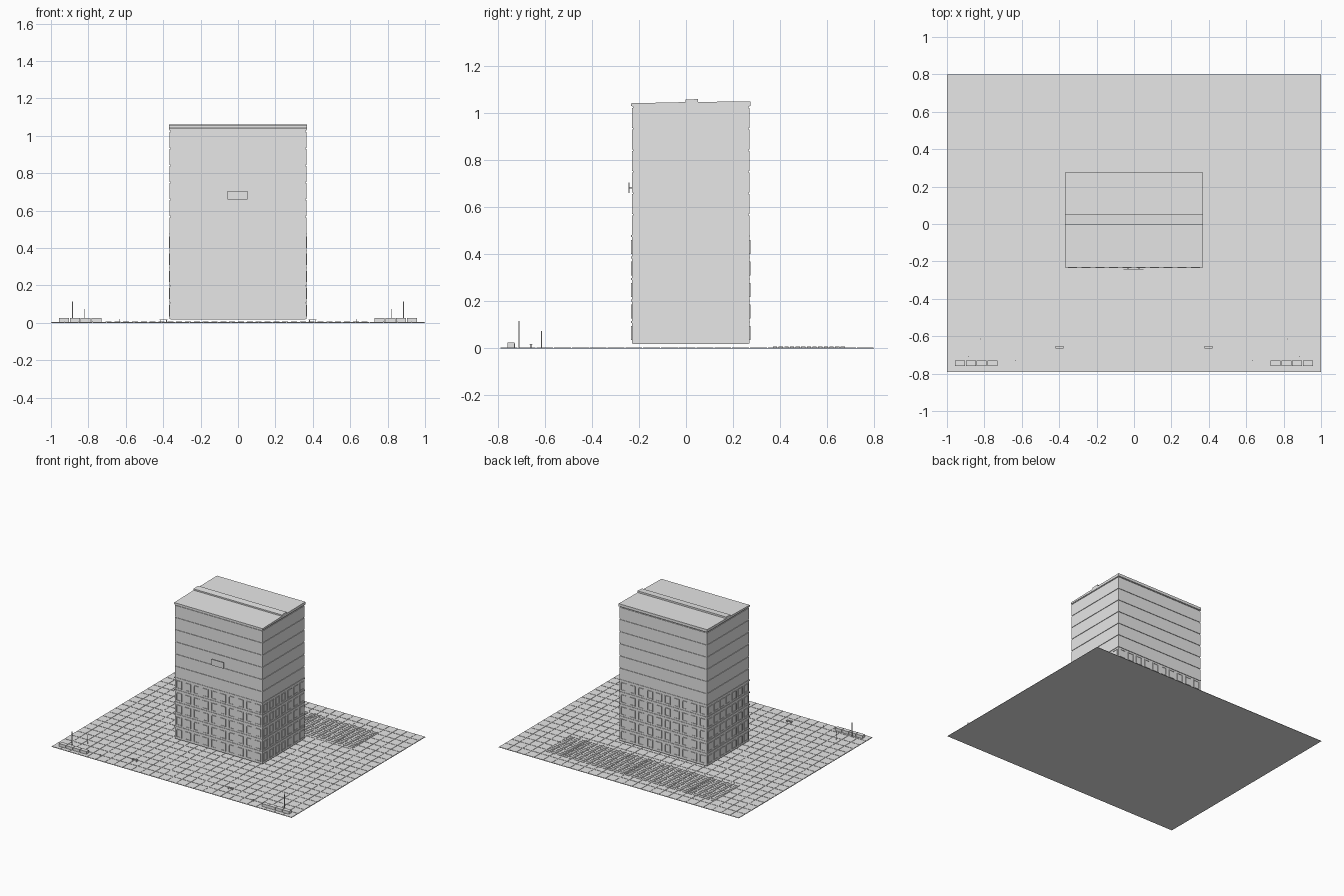
import bpy, bmesh
from mathutils import Matrix, Vector

cube = bpy.data.objects.get("Cube")
if cube:
    bpy.data.objects.remove(cube, do_unlink=True)

grey = bpy.data.materials.new("pale_grey")
grey.use_nodes = True
colour = (0.8, 0.8, 0.8, 1)
grey.diffuse_color = colour
grey.node_tree.nodes["Principled BSDF"].inputs["Base Color"].default_value = colour


def finish(name, bm):
    mesh = bpy.data.meshes.new(name)
    bm.to_mesh(mesh)
    bm.free()
    mesh.materials.append(grey)
    obj = bpy.data.objects.new(name, mesh)
    bpy.context.collection.objects.link(obj)
    return obj


def boxes(name, items):
    """One object made of boxes, each given as x0, x1, y0, y1, z0, z1."""
    bm = bmesh.new()
    for x0, x1, y0, y1, z0, z1 in items:
        centre = Vector((x0 + x1, y0 + y1, z0 + z1)) / 2
        size = Matrix.Diagonal((x1 - x0, y1 - y0, z1 - z0, 1))
        bmesh.ops.create_cube(bm, size=1, matrix=Matrix.Translation(centre) @ size)
    return finish(name, bm)


def extrude_x(name, profile, half):
    """Extrude a y-z profile along x."""
    bm = bmesh.new()
    face = bm.faces.new([bm.verts.new((-half, y, z)) for y, z in profile])
    moved = bmesh.ops.extrude_face_region(bm, geom=[face])["geom"]
    bmesh.ops.translate(bm, vec=(2 * half, 0, 0),
                        verts=[v for v in moved if isinstance(v, bmesh.types.BMVert)])
    bmesh.ops.recalc_face_normals(bm, faces=bm.faces)
    return finish(name, bm)


def mirrored(items):
    return items + [(-b, -a, *rest) for a, b, *rest in items]


# Paved plaza
Y0, Y1 = -0.79, 0.80
NX, NY = 27, 21
tx, ty = 2 / NX, (Y1 - Y0) / NY
joint = 0.002
boxes("plaza_base", [(-1, 1, Y0, Y1, 0, 0.002)])
boxes("paving_tiles", [
    (-1 + i * tx + joint, -1 + (i + 1) * tx - joint,
     Y0 + j * ty + joint, Y0 + (j + 1) * ty - joint, 0.002, 0.004)
    for i in range(NX) for j in range(NY)])

# Slatted strips behind the tower
boxes("ground_slats", [
    (-0.708 + i * 0.0472, -0.676 + i * 0.0472,
     0.37 + j * 0.024, 0.388 + j * 0.024, 0.004, 0.007)
    for i in range(30) for j in range(13)])

# Tower core and storeys, separated by shadow joints
W, F, B = 0.365, -0.23, 0.27
BASE, FLOOR = 0.018, 0.0915
boxes("tower_core", [(-W + 0.004, W - 0.004, F + 0.004, B - 0.004, BASE, 1.035)])
storeys = []
for n in range(12):
    z0 = BASE + n * FLOOR
    z1 = min(z0 + FLOOR, 1.035)
    if z1 - z0 > 0.01:
        storeys.append((-W, W, F, B, z0 + 0.003, z1 - 0.003))
boxes("storey_walls", storeys)

# Floor ledges of the lower storeys
boxes("floor_ledges", [
    (-W - 0.003, W + 0.003, F - 0.003, B + 0.003,
     BASE + n * FLOOR - 0.002, BASE + n * FLOOR + 0.006) for n in range(1, 6)])

# Window frames and recessed panes on all four sides of the lower storeys
frames, panes = [], []


def window(axis, wall, out, mid, z):
    half, high, bar = 0.024, 0.06, 0.005

    def add(target, a0, a1, z0, z1, depth):
        w0, w1 = sorted((wall, wall + out * depth))
        if axis == "x":
            target.append((a0, a1, w0, w1, z0, z1))
        else:
            target.append((w0, w1, a0, a1, z0, z1))

    add(panes, mid - half, mid + half, z, z + high, 0.001)
    for side in (-1, 1):
        edge = mid + side * (half - bar / 2)
        add(frames, edge - bar / 2, edge + bar / 2, z, z + high, 0.004)
    for low in (z, z + high - bar):
        add(frames, mid - half + bar, mid + half - bar, low, low + bar, 0.004)


for n in range(5):
    z = BASE + n * FLOOR + 0.017
    for i in range(10):
        mid = -W + (i + 0.5) * 2 * W / 10
        window("x", F, -1, mid, z)
        window("x", B, 1, mid, z)
    for j in range(7):
        mid = F + (j + 0.5) * (B - F) / 7
        window("y", -W, -1, mid, z)
        window("y", W, 1, mid, z)
boxes("window_frames", frames)
boxes("window_panes", panes)

# Two gently sloping roof halves with a raised beam between them
extrude_x("front_roof", [(F - 0.003, 1.03), (0, 1.03), (0, 1.047), (F - 0.003, 1.042)], W + 0.003)
extrude_x("back_roof", [(0, 1.03), (B + 0.005, 1.03), (B + 0.005, 1.05), (0, 1.047)], W + 0.003)
extrude_x("roof_beam", [(-0.003, 1.035), (0.05, 1.035), (0.05, 1.06), (-0.003, 1.057)], W + 0.003)

# Blank panel on the front wall
boxes("front_panel", [(-0.055, 0.05, -0.244, -0.24, 0.66, 0.705)])
boxes("panel_brackets", [(x, x + 0.006, -0.24, F, 0.68, 0.686) for x in (-0.035, 0.024)])

# Planters at the front corners
boxes("corner_planters", mirrored([
    (0.73 + i * 0.0575, 0.784 + i * 0.0575, -0.76, -0.73, 0.004, 0.025) for i in range(4)]))

# Slim posts and lamps
posts = []
for x, y, top in ((0.885, -0.71, 0.115), (0.82, -0.615, 0.073), (0.635, -0.73, 0.02)):
    posts.append((x - 0.002, x + 0.002, y - 0.002, y + 0.002, 0.004, top))
boxes("lamp_posts", mirrored(posts))

# Small benches
boxes("front_benches", mirrored([
    (0.378, 0.42, -0.665, -0.652, 0.015, 0.019),
    (0.38, 0.384, -0.663, -0.654, 0.004, 0.015),
    (0.414, 0.418, -0.663, -0.654, 0.004, 0.015)]))
